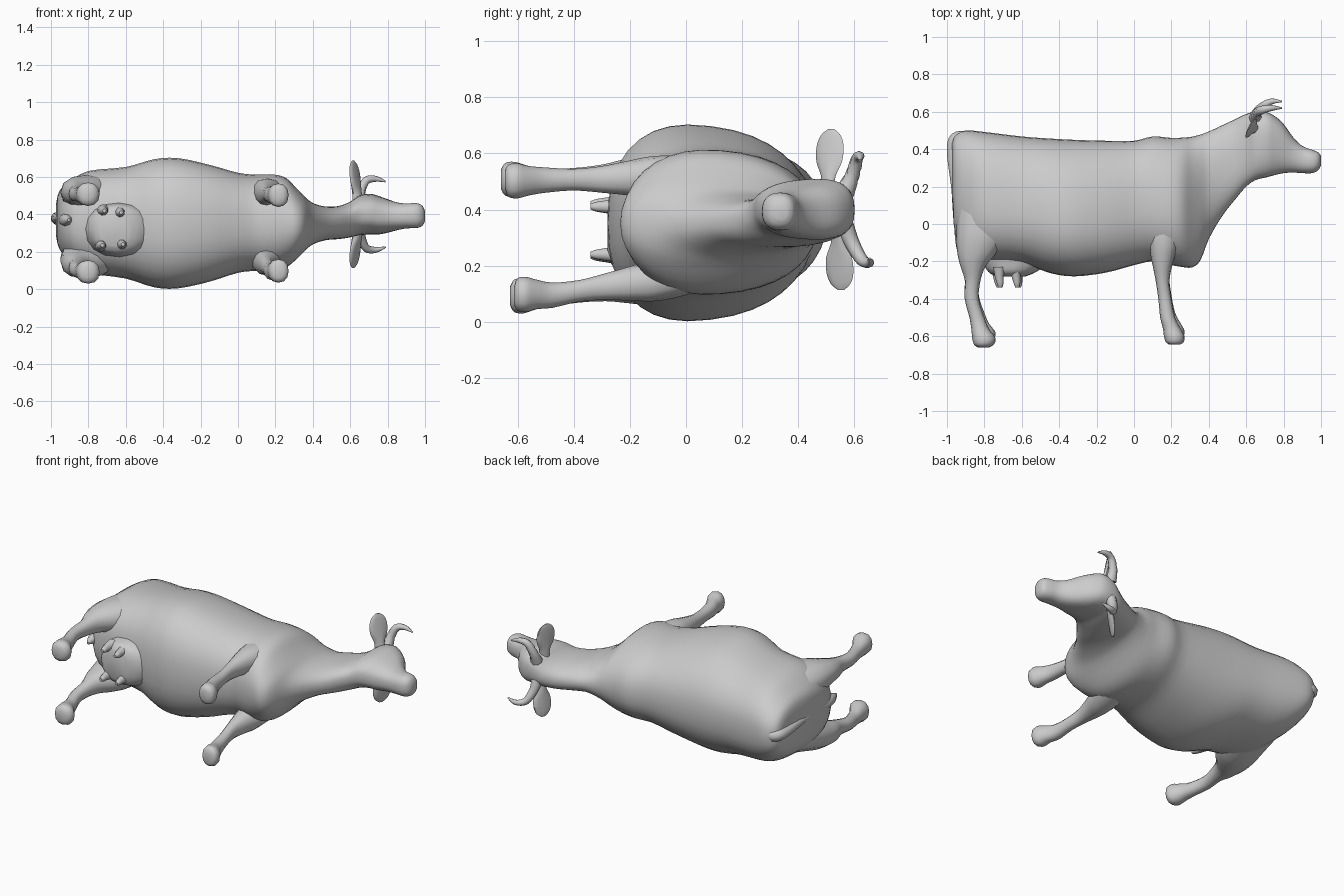
import bpy, bmesh, math
from mathutils import Vector

cube = bpy.data.objects.get("Cube")
if cube:
    bpy.data.objects.remove(cube, do_unlink=True)

grey = bpy.data.materials.new("plain grey")
grey.use_nodes = True
grey.diffuse_color = (0.6, 0.6, 0.6, 1)
grey.node_tree.nodes["Principled BSDF"].inputs["Base Color"].default_value = (0.6, 0.6, 0.6, 1)


def spline(rows, steps):
    """Catmull-Rom interpolation through rows of equal length."""
    out = []
    for i in range(len(rows) - 1):
        quad = [rows[max(i - 1, 0)], rows[i], rows[i + 1], rows[min(i + 2, len(rows) - 1)]]
        for s in range(steps):
            t = s / steps
            out.append([0.5 * (2 * b + (c - a) * t + (2 * a - 5 * b + 4 * c - d) * t * t
                               + (3 * b - a - 3 * c + d) * t ** 3) for a, b, c, d in zip(*quad)])
    return out + [list(rows[-1])]


def skin(name, rings):
    """Bridge rings of points into a closed smooth surface."""
    bm = bmesh.new()
    loops = [[bm.verts.new(p) for p in ring] for ring in rings]
    n = len(loops[0])
    for a, b in zip(loops, loops[1:]):
        for i in range(n):
            j = (i + 1) % n
            bm.faces.new((a[i], a[j], b[j], b[i]))
    bm.faces.new(loops[0])
    bm.faces.new(loops[-1])
    bmesh.ops.recalc_face_normals(bm, faces=bm.faces)
    mesh = bpy.data.meshes.new(name)
    bm.to_mesh(mesh)
    bm.free()
    obj = bpy.data.objects.new(name, mesh)
    bpy.context.collection.objects.link(obj)
    mesh.materials.append(grey)
    bpy.ops.object.select_all(action='DESELECT')
    obj.select_set(True)
    bpy.context.view_layer.objects.active = obj
    bpy.ops.object.shade_smooth_by_angle(angle=math.radians(50))


def power(v, p):
    return math.copysign(abs(v) ** p, v)


def loft(name, axis, rows, sides=12):
    """Rows: station, low a, high a, low b, high b, then pear and squareness."""
    rings = []
    for t, a0, a1, b0, b1, *shape in spline(rows, 3):
        pear, p = shape or (0.0, 0.9)
        ring = []
        for i in range(sides):
            ang = 2 * math.pi * i / sides
            s, c = power(math.sin(ang), p), power(math.cos(ang), p)
            a = (a0 + a1) / 2 + (a1 - a0) / 2 * s
            b = (b0 + b1) / 2 + (b1 - b0) / 2 * c * (1 - pear * s)
            ring.append((t, a, b) if axis == 'x' else (a, t, b))
        rings.append(ring)
    skin(name, rings)


def tube(name, rows, sides=8):
    """Rows are (x, y, z, radius)."""
    path = spline(rows, 4)
    rings = []
    for i, (x, y, z, r) in enumerate(path):
        d = Vector(path[min(i + 1, len(path) - 1)][:3]) - Vector(path[max(i - 1, 0)][:3])
        side = d.cross(Vector((0.3, 0.1, 1))).normalized()
        up = side.cross(d).normalized()
        rings.append([Vector((x, y, z)) + r * (side * math.cos(2 * math.pi * k / sides)
                      + up * math.sin(2 * math.pi * k / sides)) for k in range(sides)])
    skin(name, rings)


# Rump, barrel, shoulders and brisket
trunk = [
    (-0.972, 0.12, 0.44, 0.28, 0.46, 0.0, 0.8), (-0.955, -0.06, 0.475, 0.215, 0.525, 0.0, 0.8),
    (-0.90, -0.16, 0.50, 0.15, 0.575, 0.05, 0.8), (-0.80, -0.19, 0.492, 0.09, 0.63, 0.08, 0.8),
    (-0.60, -0.21, 0.468, 0.06, 0.65, 0.1, 0.83), (-0.45, -0.262, 0.457, 0.015, 0.69, 0.12, 0.85),
    (-0.32, -0.28, 0.45, 0.01, 0.695, 0.13, 0.85), (-0.15, -0.26, 0.445, 0.045, 0.66, 0.12, 0.85),
    (0.0, -0.22, 0.445, 0.09, 0.62, 0.1, 0.85), (0.10, -0.20, 0.468, 0.10, 0.61, 0.1, 0.87),
    (0.20, -0.22, 0.46, 0.10, 0.61, 0.1, 0.9), (0.26, -0.23, 0.462, 0.12, 0.59, 0.12, 0.92),
    (0.31, -0.232, 0.467, 0.16, 0.54, 0.13, 0.92), (0.355, -0.195, 0.478, 0.205, 0.495, 0.12, 0.9),
    (0.40, -0.08, 0.495, 0.24, 0.46, 0.1, 0.9)]
# Neck and head, swung a little to one side
head = [
    (0.47, 0.04, 0.527, 0.262, 0.442, 0.0, 0.85), (0.54, 0.13, 0.56, 0.268, 0.445, -0.03, 0.85),
    (0.60, 0.20, 0.588, 0.277, 0.468, -0.05, 0.85), (0.65, 0.235, 0.60, 0.29, 0.50, -0.1, 0.78),
    (0.71, 0.25, 0.597, 0.295, 0.507, -0.13, 0.76), (0.755, 0.262, 0.575, 0.295, 0.495, -0.12, 0.76),
    (0.80, 0.272, 0.535, 0.303, 0.48, -0.1, 0.78), (0.85, 0.275, 0.465, 0.315, 0.464, -0.05, 0.83),
    (0.90, 0.272, 0.417, 0.325, 0.458, 0.0, 0.85), (0.955, 0.272, 0.396, 0.327, 0.46, 0.0, 0.85),
    (0.987, 0.29, 0.382, 0.34, 0.445, 0.0, 0.85), (1.0, 0.315, 0.362, 0.365, 0.415, 0.0, 0.9)]
loft("body", 'x', trunk + head, sides=36)

# Legs, hooves included; the second of each pair is reflected across the body
hind = [(0.25, -0.92, -0.62, 0.38, 0.57), (0.10, -0.94, -0.62, 0.40, 0.60),
        (-0.05, -0.95, -0.66, 0.42, 0.612), (-0.15, -0.945, -0.73, 0.445, 0.598),
        (-0.22, -0.93, -0.79, 0.455, 0.58), (-0.30, -0.905, -0.82, 0.465, 0.56),
        (-0.40, -0.905, -0.83, 0.47, 0.548), (-0.50, -0.88, -0.80, 0.465, 0.545),
        (-0.56, -0.87, -0.775, 0.455, 0.555), (-0.61, -0.865, -0.74, 0.445, 0.57),
        (-0.645, -0.855, -0.75, 0.45, 0.565), (-0.66, -0.835, -0.775, 0.475, 0.54)]
fore = [(0.12, 0.05, 0.28, 0.40, 0.565), (-0.02, 0.06, 0.26, 0.42, 0.59),
        (-0.12, 0.08, 0.235, 0.44, 0.59), (-0.20, 0.095, 0.21, 0.45, 0.575),
        (-0.30, 0.115, 0.19, 0.46, 0.555), (-0.40, 0.13, 0.20, 0.468, 0.545),
        (-0.50, 0.14, 0.22, 0.46, 0.55), (-0.56, 0.155, 0.25, 0.45, 0.555),
        (-0.60, 0.16, 0.27, 0.44, 0.565), (-0.632, 0.17, 0.265, 0.445, 0.56),
        (-0.645, 0.19, 0.245, 0.475, 0.54)]


def reflected(rows):
    out = []
    for y, x0, x1, z0, z1 in rows:
        s = 0.70 - 0.10 * min(1, max(0, (0.1 - y) / 0.6))
        out.append((y * 0.95 if y < 0 else y, x0, x1, s - z1, s - z0))
    return out


for name, rows in (("hind_leg", hind), ("front_leg", fore)):
    loft(name + "_upper_side", 'y', rows)
    loft(name + "_lower_side", 'y', reflected(rows))

# Udder and teats
loft("udder", 'y', [(-0.10, -0.84, -0.42, 0.16, 0.48), (-0.20, -0.81, -0.46, 0.18, 0.46),
                    (-0.255, -0.78, -0.52, 0.195, 0.445), (-0.28, -0.74, -0.58, 0.23, 0.41)], sides=16)
for i, (x, z) in enumerate(((-0.72, 0.42), (-0.63, 0.41), (-0.73, 0.235), (-0.62, 0.24))):
    tube(f"teat_{i + 1}", [(x, -0.23, z, 0.035), (x, -0.28, z, 0.025),
                           (x + 0.005, -0.32, z, 0.018), (x + 0.005, -0.34, z, 0.01)])

# Tail with a hanging tuft
tube("tail", [(-0.90, 0.46, 0.37, 0.035), (-0.95, 0.45, 0.375, 0.04), (-0.972, 0.38, 0.38, 0.03),
              (-0.957, 0.20, 0.38, 0.022), (-0.945, 0.03, 0.375, 0.02), (-0.925, -0.06, 0.37, 0.035),
              (-0.915, -0.14, 0.37, 0.032), (-0.905, -0.21, 0.37, 0.008)])

# Horns sweep outward then forward; ears are thick-based leaves
for name, sgn, tip in (("upper_side", 1, 0.0), ("lower_side", -1, 0.035)):
    mid = 0.40
    tube("horn_" + name, [(0.65, 0.565, mid + sgn * 0.06, 0.035),
                          (0.655, 0.592, mid + sgn * 0.12, 0.027),
                          (0.685, 0.61 + tip / 2, mid + sgn * 0.18, 0.022),
                          (0.735, 0.62 + tip, mid + sgn * 0.19, 0.016),
                          (0.79, 0.62 + tip, mid + sgn * 0.175, 0.004)])
    leaf = [(0.07, 0.025, 0.026), (0.12, 0.03, 0.022), (0.17, 0.052, 0.016),
            (0.225, 0.055, 0.012), (0.265, 0.04, 0.008), (0.287, 0.012, 0.003)]
    rings = []
    for d, wide, thin in spline(leaf, 3):
        ring = []
        for k in range(10):
            u, v = thin * math.cos(k * math.pi / 5), wide * math.sin(k * math.pi / 5)
            ring.append((0.65 - 0.12 * d + u + 0.45 * v, 0.50 + 0.06 * d + tip + 0.92 * v, mid + sgn * d))
        rings.append(ring)
    skin("ear_" + name, rings)
